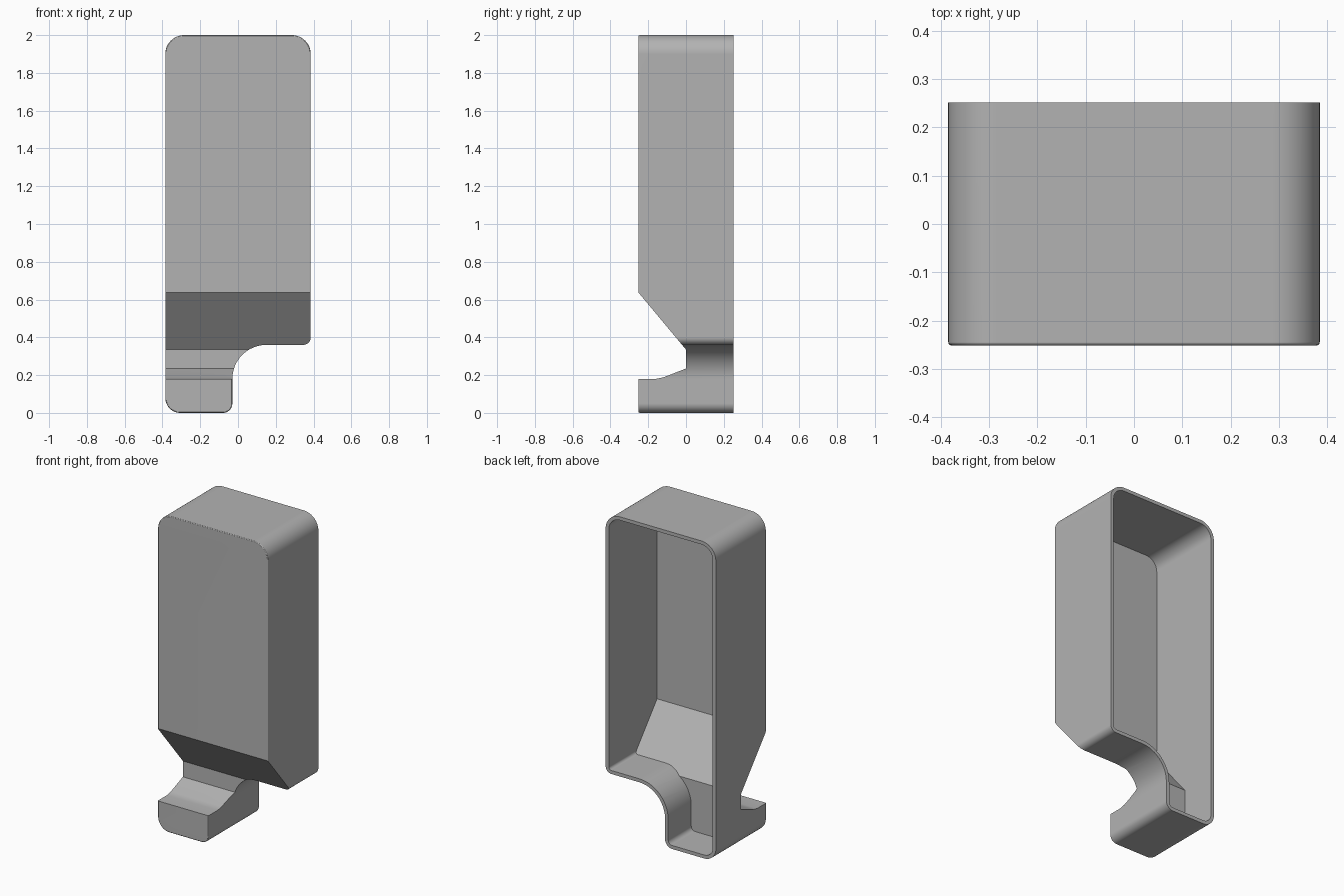
import bpy
import bmesh
from math import sin, cos, pi
from mathutils import Vector

if "Cube" in bpy.data.objects:
    bpy.data.objects.remove(bpy.data.objects["Cube"])

HALF_W, HALF_D, HEIGHT, WALL = 0.385, 0.252, 2.0, 0.022

grey = bpy.data.materials.new("plain grey")
grey.use_nodes = True
grey.diffuse_color = (0.45, 0.45, 0.45, 1)
grey.node_tree.nodes["Principled BSDF"].inputs["Base Color"].default_value = grey.diffuse_color


def outline(inset):
    """Rounded front outline in x and z, moved inwards by inset."""
    # x, z, radius, inward direction in x and z
    corners = [(-HALF_W, 0, 0.08, 1, 1), (-0.03, 0, 0.05, -1, 1),
               (-0.03, 0.36, -0.18, -1, 1), (HALF_W, 0.36, 0.04, -1, 1),
               (HALF_W, HEIGHT, 0.1, -1, -1), (-HALF_W, HEIGHT, 0.1, 1, -1)]
    pts = [Vector((x + sx * inset, z + sz * inset)) for x, z, r, sx, sz in corners]
    result = []
    for i, p in enumerate(pts):
        r = abs(corners[i][2] - inset)
        back = (pts[i - 1] - p).normalized()
        ahead = (pts[(i + 1) % len(pts)] - p).normalized()
        centre = p + r * (back + ahead)
        steps = 12
        for k in range(steps + 1):
            a = k / steps * pi / 2
            result.append(centre - r * (ahead * cos(a) + back * sin(a)))
    return result


def prism(name, start, shift, edge_round=0.0):
    """Extrude a closed loop of points, optionally rounding the start rim."""
    bm = bmesh.new()
    cap = bm.faces.new([bm.verts.new(p) for p in start])
    new = bmesh.ops.extrude_face_region(bm, geom=[cap], use_keep_orig=True)["geom"]
    bmesh.ops.translate(bm, vec=shift, verts=[g for g in new if isinstance(g, bmesh.types.BMVert)])
    bmesh.ops.recalc_face_normals(bm, faces=bm.faces)
    if edge_round:
        bmesh.ops.bevel(bm, geom=list(cap.edges), offset=edge_round, segments=3,
                        profile=0.5, affect='EDGES')
    mesh = bpy.data.meshes.new(name)
    bm.to_mesh(mesh)
    bm.free()
    mesh.materials.append(grey)
    obj = bpy.data.objects.new(name, mesh)
    bpy.context.collection.objects.link(obj)
    return obj


def side_prism(name, profile):
    """Extrude a y, z profile across the full width."""
    return prism(name, [(-0.6, y, z) for y, z in profile], (1.2, 0, 0))


def activate(obj):
    bpy.ops.object.select_all(action='DESELECT')
    obj.select_set(True)
    bpy.context.view_layer.objects.active = obj


def cut(target, cutter):
    mod = target.modifiers.new("cut", 'BOOLEAN')
    mod.operation, mod.solver, mod.object = 'DIFFERENCE', 'EXACT', cutter
    activate(target)
    bpy.ops.object.modifier_apply(modifier=mod.name)
    bpy.data.objects.remove(cutter)


# Outer body with a softened front rim
housing = prism("hollow_housing", [(p.x, -HALF_D, p.y) for p in outline(0)],
                (0, 2 * HALF_D, 0), 0.008)

# Notch under the sloping front, above the hook
cut(housing, side_prism("notch", [(-0.35, 0.755), (0, 0.335), (0, 0.235),
                                  (-0.12, 0.188), (-0.16, 0.18), (-0.35, 0.18)]))

# Cavity open at the back, with a sloping floor and a solid hook in front
cavity = prism("cavity", [(p.x, WALL - HALF_D, p.y) for p in outline(WALL)],
               (0, 2 * HALF_D, 0))
cut(cavity, side_prism("cavity_limit", [(-0.35, 0.79), (WALL, 0.343),
                                        (WALL, -0.1), (-0.35, -0.1)]))
cut(housing, cavity)

# Shading
activate(housing)
bpy.ops.object.shade_smooth_by_angle(angle=0.5)
weighted = housing.modifiers.new("even_normals", 'WEIGHTED_NORMAL')
weighted.keep_sharp = True
